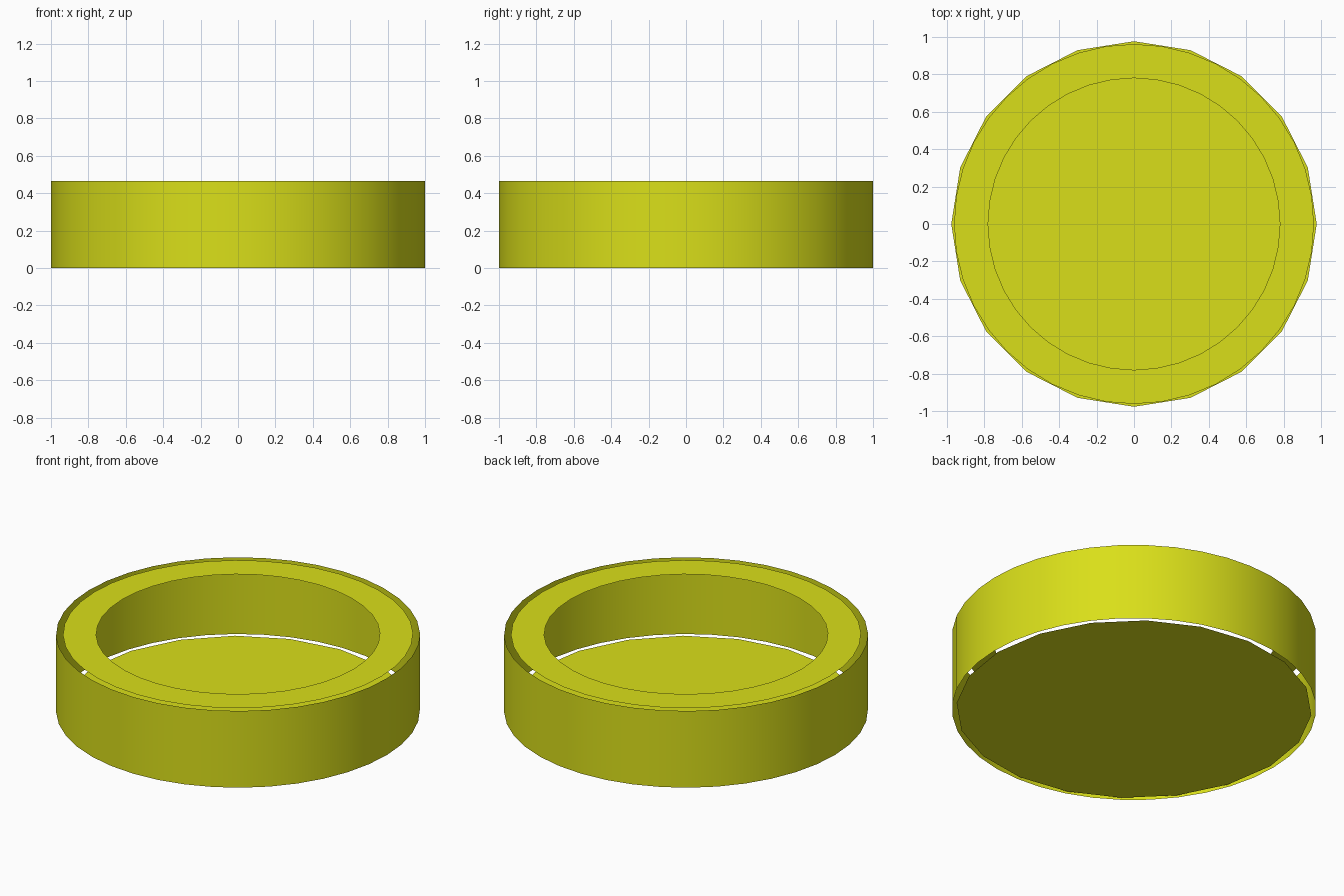
import bpy, bmesh
from math import cos, sin, tau, radians

if "Cube" in bpy.data.objects:
    bpy.data.objects.remove(bpy.data.objects["Cube"])

HEIGHT = 0.465
mat = bpy.data.materials.new("yellow_green")
mat.diffuse_color = (0.70, 0.74, 0.01, 1)
mat.use_nodes = True
mat.node_tree.nodes["Principled BSDF"].inputs["Base Color"].default_value = mat.diffuse_color


def circle(bm, r, z, n):
    return [bm.verts.new((r * cos(tau * i / n), r * sin(tau * i / n), z)) for i in range(n)]


def finish(bm, name, smooth=False):
    me = bpy.data.meshes.new(name)
    bm.to_mesh(me)
    bm.free()
    me.materials.append(mat)
    ob = bpy.data.objects.new(name, me)
    bpy.context.collection.objects.link(ob)
    if smooth:
        for p in me.polygons:
            p.use_smooth = True
    return ob


def band(name, r0, z0, r1, z1, n, smooth=False):
    """Open strip between two concentric circles."""
    bm = bmesh.new()
    a, b = circle(bm, r0, z0, n), circle(bm, r1, z1, n)
    for i in range(n):
        j = (i + 1) % n
        bm.faces.new((a[i], a[j], b[j], b[i]))
    return finish(bm, name, smooth)


# Thin outer wall, open at both ends
band("outer_wall", 1.0, 0, 1.0, HEIGHT, 40, True)

# Flat rim ring, slightly inside the wall
band("top_ring", 0.962, HEIGHT, 0.78, HEIGHT, 40)

# Twenty-sided floor facing down
bm = bmesh.new()
bm.faces.new(list(reversed(circle(bm, 0.977, 0, 20))))
finish(bm, "floor_disc")
